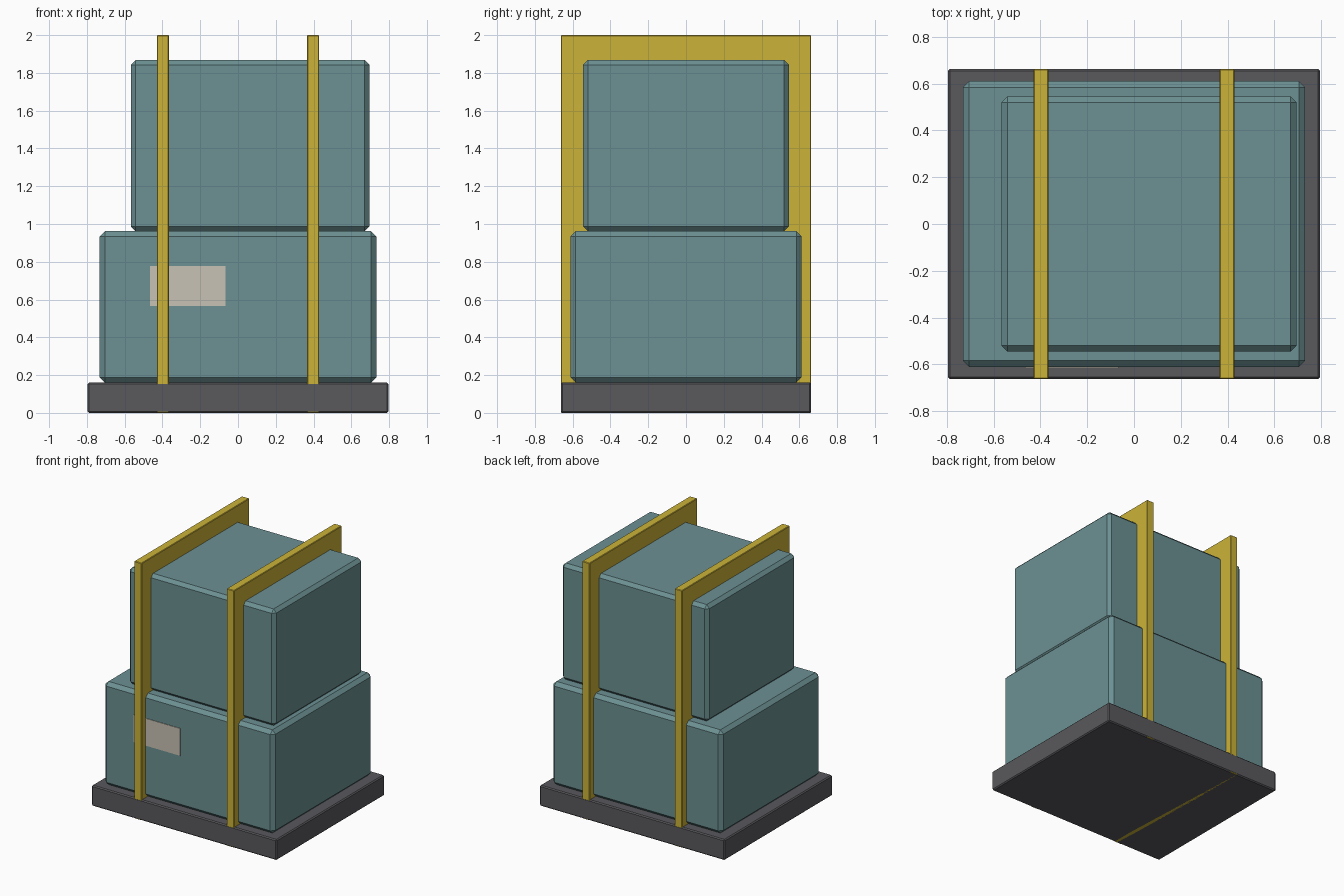
import bpy, bmesh
from mathutils import Matrix, Vector

if "Cube" in bpy.data.objects:
    bpy.data.objects.remove(bpy.data.objects["Cube"])


def material(name, rgb):
    mat = bpy.data.materials.new(name)
    mat.diffuse_color = (*rgb, 1)
    mat.use_nodes = True
    mat.node_tree.nodes["Principled BSDF"].inputs["Base Color"].default_value = mat.diffuse_color
    return mat


def box(name, low, high, mat, chamfer=0.0):
    """Flat-shaded box between two corners, with optional one-step chamfer."""
    low, high = Vector(low), Vector(high)
    bm = bmesh.new()
    place = Matrix.Translation((low + high) / 2) @ Matrix.Diagonal((*(high - low), 1))
    bmesh.ops.create_cube(bm, size=1, matrix=place)
    if chamfer:
        bmesh.ops.bevel(bm, geom=bm.edges[:], offset=chamfer, segments=1,
                        affect='EDGES', profile=0.5)
    mesh = bpy.data.meshes.new(name)
    bm.to_mesh(mesh)
    bm.free()
    mesh.materials.append(mat)
    obj = bpy.data.objects.new(name, mesh)
    bpy.context.collection.objects.link(obj)
    return obj


teal = material("crate_teal", (0.15, 0.28, 0.29))
dark = material("base_grey", (0.10, 0.10, 0.11))
yellow = material("strap_yellow", (0.60, 0.45, 0.04))
cream = material("label_cream", (0.58, 0.54, 0.46))

# Base slab
box("base", (-0.796, -0.663, 0), (0.796, 0.663, 0.16), dark, 0.008)

# Stacked crates, the upper one offset to the right
box("lower_crate", (-0.732, -0.611, 0.16), (0.732, 0.611, 0.962), teal, 0.027)
box("upper_crate", (-0.567, -0.545, 0.962), (0.695, 0.545, 1.868), teal, 0.025)

# Blank label on the front of the lower crate
box("label", (-0.467, -0.615, 0.565), (-0.067, -0.607, 0.777), cream)

# Two upright straps running front to back through the stack
for side, x in (("left", -0.398), ("right", 0.398)):
    box(side + "_strap", (x - 0.032, -0.662, 0), (x + 0.032, 0.662, 2.0), yellow, 0.004)
